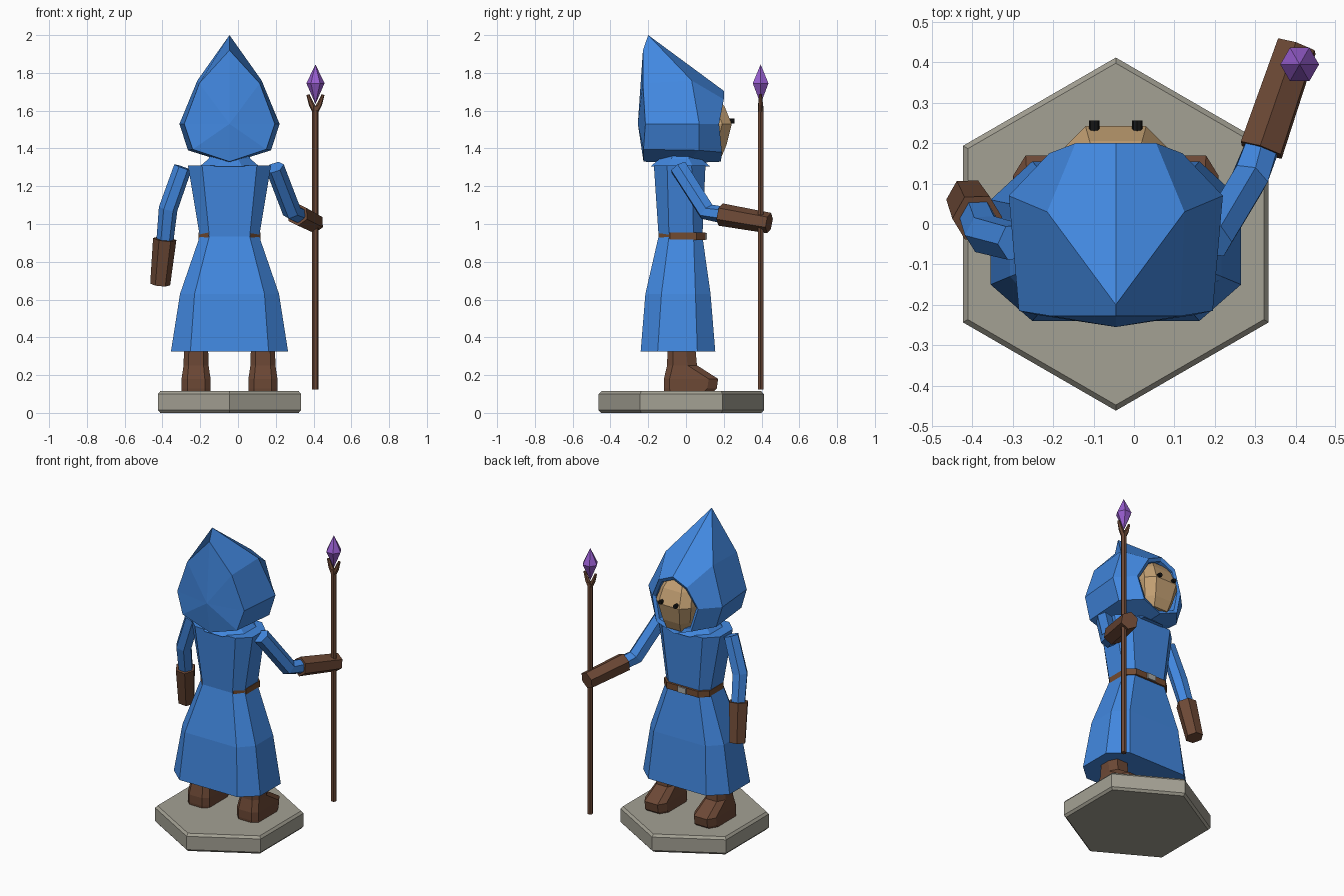
import bpy, bmesh, math
from mathutils import Vector

cube = bpy.data.objects.get("Cube")
if cube:
    bpy.data.objects.remove(cube, do_unlink=True)

CX = -0.045  # body centre line


def material(name, rgb):
    m = bpy.data.materials.new(name)
    m.use_nodes = True
    m.diffuse_color = (*rgb, 1)
    m.node_tree.nodes["Principled BSDF"].inputs["Base Color"].default_value = (*rgb, 1)
    return m


BLUE = material("blue_cloth", (0.054, 0.246, 0.745))
BROWN = material("brown_leather", (0.15, 0.065, 0.036))
BELT = material("belt_brown", (0.17, 0.07, 0.03))
SKIN = material("tan_skin", (0.56, 0.36, 0.175))
STONE = material("grey_stone", (0.37, 0.355, 0.295))
PURPLE = material("purple_crystal", (0.31, 0.11, 0.62))
BLACK = material("black", (0.008, 0.008, 0.008))
METAL = material("grey_metal", (0.4, 0.4, 0.38))


def loft(name, rings, mat):
    """Skin equal-sized rings; a ring given as one point closes to a fan."""
    bm = bmesh.new()
    rows = [[bm.verts.new(p) for p in r] for r in rings]
    for a, b in zip(rows, rows[1:]):
        n = max(len(a), len(b))
        for i in range(n):
            j = (i + 1) % n
            if len(a) == 1:
                bm.faces.new((a[0], b[j], b[i]))
            elif len(b) == 1:
                bm.faces.new((a[i], a[j], b[0]))
            else:
                bm.faces.new((a[i], a[j], b[j], b[i]))
    for r in (rows[0], rows[-1]):
        if len(r) > 2:
            bm.faces.new(r)
    bmesh.ops.recalc_face_normals(bm, faces=bm.faces)
    me = bpy.data.meshes.new(name)
    bm.to_mesh(me)
    bm.free()
    me.materials.append(mat)
    ob = bpy.data.objects.new(name, me)
    bpy.context.collection.objects.link(ob)
    return ob


def ngon(c, r, n, z, turn=0.0):
    return [(c[0] + r * math.cos(math.tau * i / n + turn),
             c[1] + r * math.sin(math.tau * i / n + turn), z) for i in range(n)]


def tube(name, path, radii, mat, n=6):
    pts = [Vector(p) for p in path]
    rings = []
    for i, p in enumerate(pts):
        d = (pts[min(i + 1, len(pts) - 1)] - pts[max(i - 1, 0)]).normalized()
        u = d.cross(Vector((0, 1, 0.3))).normalized()
        v = d.cross(u)
        rings.append([p + radii[i] * (u * math.cos(math.tau * k / n) + v * math.sin(math.tau * k / n))
                      for k in range(n)])
    return loft(name, rings, mat)


def octagon(z, outer, inner, back, back_side, front_side, front):
    right = [(inner, back), (outer, back_side), (outer, front_side), (inner, front)]
    left = [(-x, y) for x, y in reversed(right)]
    return [(CX + x, y, z) for x, y in right + left]


def mirrored(half):
    """Half outline from top to bottom, first and last on the centre line."""
    left = [(-x, y, z) for x, y, z in reversed(half[1:-1])]
    return [(CX + x, y, z) for x, y, z in half + left]


# Hexagonal stone base with bevelled rims
hub = (CX, -0.025)
loft("stone_base", [ngon(hub, r, 6, z, math.pi / 6) for r, z in
                    ((0.423, 0), (0.437, 0.014), (0.437, 0.1), (0.423, 0.115))], STONE)

# Robe and collar
loft("robe", [octagon(0.325, 0.31, 0.207, -0.24, -0.15, 0.06, 0.155),
              octagon(0.63, 0.262, 0.185, -0.215, -0.13, 0.05, 0.13),
              octagon(0.935, 0.157, 0.107, -0.145, -0.09, 0.04, 0.087),
              octagon(1.31, 0.22, 0.145, -0.17, -0.1, 0.03, 0.103)], BLUE)
loft("collar", [ngon((CX, -0.03), r, 8, z, math.pi / 8) for r, z in
                ((0.17, 1.305), (0.12, 1.345), (0.1, 1.4))], BLUE)

# Belt and buckle
loft("belt", [octagon(z, 0.163, 0.112, -0.143, -0.085, 0.055, 0.102)
              for z in (0.915, 0.955)], BELT)
loft("buckle", [[(CX + sx * 0.03, y, 0.935 + sz * 0.018)
                 for sx, sz in ((-1, -1), (1, -1), (1, 1), (-1, 1))]
                for y in (0.095, 0.11)], METAL)

# Hood: back fan, widest loop, front rim, hollow inside
rim = [(0, 0.2, 1.705), (0.1, 0.2, 1.66), (0.165, 0.175, 1.53), (0.125, 0.19, 1.38), (0, 0.185, 1.33)]


def shrunk(s, dy):
    return [(x * s, y + dy, 1.52 + (z - 1.52) * s) for x, y, z in rim]


loft("hood", [[(CX, -0.255, 1.53)],
              mirrored([(0, -0.228, 1.92), (0.16, -0.228, 1.745), (0.24, -0.215, 1.53),
                        (0.195, -0.225, 1.395), (0, -0.225, 1.33)]),
              mirrored([(0, -0.2, 2.0), (0.17, 0.03, 1.76), (0.265, 0.07, 1.53),
                        (0.22, 0.07, 1.39), (0, 0.0, 1.322)]),
              mirrored(rim),
              mirrored(shrunk(0.88, -0.01)),
              mirrored(shrunk(0.85, -0.15))], BLUE)

# Face and eyes
loft("face", [[(CX + s * w, y, z) for s, w, y in
               ((1, side, 0.03), (1, side, y - 0.05), (1, front, y),
                (-1, front, y), (-1, side, y - 0.05), (-1, side, 0.03))]
              for z, front, side, y in ((1.36, 0.05, 0.075, 0.19), (1.42, 0.06, 0.1, 0.215),
                                        (1.53, 0.075, 0.125, 0.242), (1.62, 0.065, 0.105, 0.205),
                                        (1.67, 0.05, 0.08, 0.17))], SKIN)
for side, s in (("left", 1), ("right", -1)):
    tube(side + "_eye", [(CX + s * 0.053, y, 1.545) for y in (0.22, 0.256)], (0.013, 0.013), BLACK, 8)

# Boots: shaft and foot
for side, s in (("left", 1), ("right", -1)):
    x = CX + s * 0.177

    def section(z, w, back, front):
        pts = ((w * 0.6, back), (w, back + 0.03), (w, front - 0.05), (w * 0.6, front))
        return [(x + a, y, z) for a, y in pts] + [(x - a, y, z) for a, y in reversed(pts)]

    loft(side + "_boot", [section(0.115, 0.077, -0.115, 0.15), section(0.13, 0.077, -0.117, 0.163),
                          section(0.18, 0.077, -0.117, 0.17), section(0.252, 0.066, -0.1, 0.058),
                          section(0.34, 0.064, -0.098, 0.05)], BROWN)

# Arms with gloves: left one reaches forward, right one hangs
tube("left_sleeve", [(0.195, -0.04, 1.3), (0.285, 0.11, 1.065), (0.325, 0.21, 1.045)],
     (0.05, 0.05, 0.045), BLUE)
tube("left_glove", [(0.315, 0.183, 1.05), (0.403, 0.44, 1.005)], (0.06, 0.055), BROWN)
tube("right_sleeve", [(-0.292, -0.045, 1.3), (-0.37, -0.025, 1.08), (-0.388, 0.02, 0.9)],
     (0.048, 0.05, 0.045), BLUE)
tube("right_glove", [(-0.388, 0.015, 0.92), (-0.412, 0.062, 0.68)], (0.062, 0.053), BROWN)

# Staff with forked tip and crystal
sx, sy = 0.41, 0.395
loft("staff", [ngon((sx, sy), 0.017, 6, z) for z in (0.125, 1.625)], BROWN)
for side, s in (("left", 1), ("right", -1)):
    tube(side + "_prong", [(sx, sy, 1.595), (sx + s * 0.022, sy, 1.635), (sx + s * 0.04, sy, 1.685)],
         (0.016, 0.014, 0.008), BROWN)
loft("crystal", [[(sx, sy, 1.635)], ngon((sx, sy), 0.048, 6, 1.745), [(sx, sy, 1.845)]], PURPLE)
